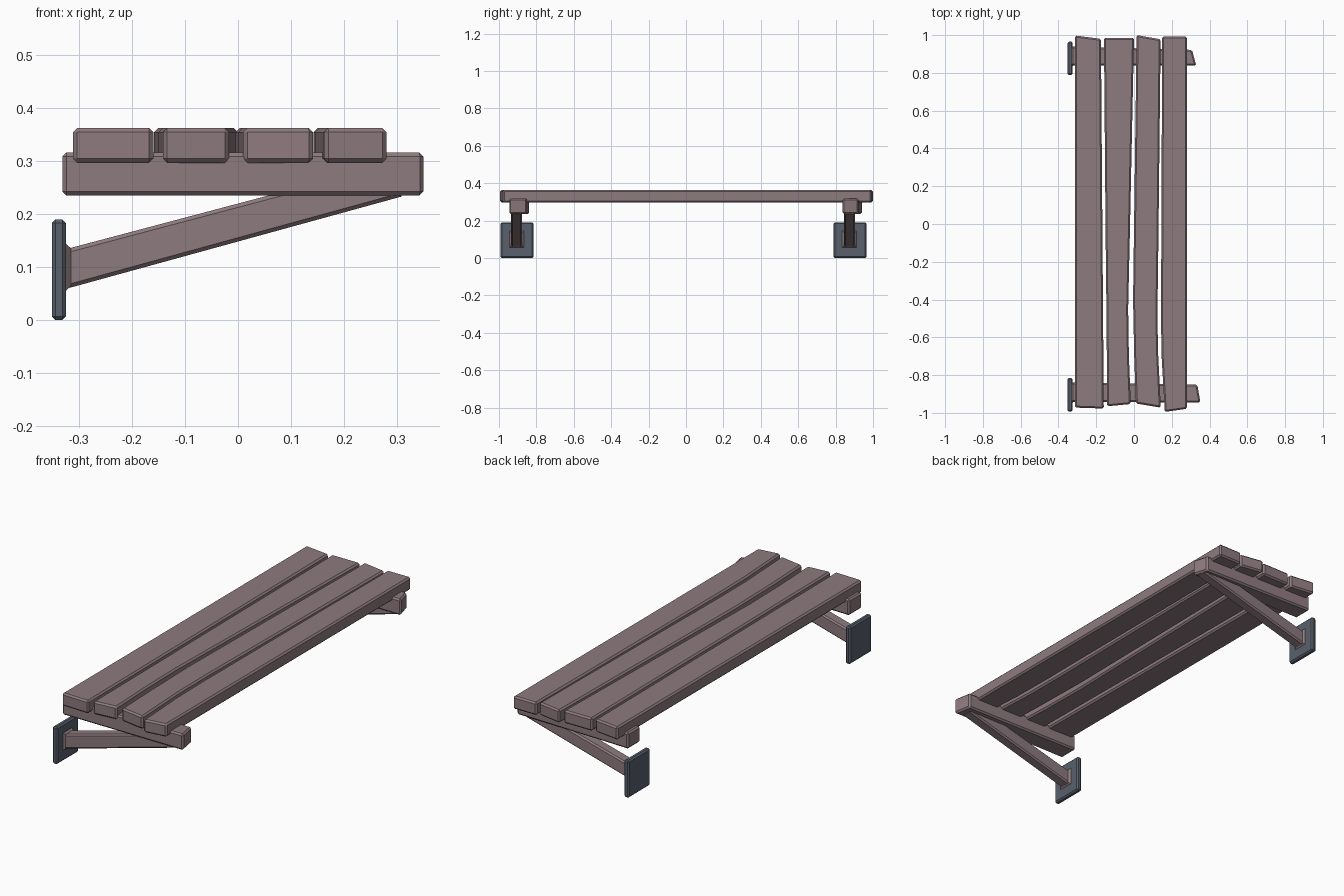
import bpy

if "Cube" in bpy.data.objects:
    bpy.data.objects.remove(bpy.data.objects["Cube"])


def material(name, rgb):
    m = bpy.data.materials.new(name)
    m.diffuse_color = (*rgb, 1)
    m.use_nodes = True
    m.node_tree.nodes["Principled BSDF"].inputs["Base Color"].default_value = m.diffuse_color
    return m


WOOD = material("wood", (0.27, 0.197, 0.214))
METAL = material("metal", (0.10, 0.12, 0.155))


def loft(name, sections, mat, bevel):
    """Skin a row of four-point sections, cap both ends, chamfer the edges."""
    verts = [p for s in sections for p in s]
    n = len(sections)
    faces = [(0, 1, 2, 3), tuple(4 * (n - 1) + k for k in (3, 2, 1, 0))]
    for i in range(n - 1):
        a, b = 4 * i, 4 * i + 4
        for k in range(4):
            j = (k + 1) % 4
            faces.append((a + k, b + k, b + j, a + j))
    me = bpy.data.meshes.new(name)
    me.from_pydata(verts, [], faces)
    me.validate()
    ob = bpy.data.objects.new(name, me)
    bpy.context.collection.objects.link(ob)
    me.materials.append(mat)
    # consistent outward normals
    import bmesh
    bm = bmesh.new()
    bm.from_mesh(me)
    bmesh.ops.recalc_face_normals(bm, faces=bm.faces)
    bm.to_mesh(me)
    bm.free()
    if bevel:
        mod = ob.modifiers.new("chamfer", "BEVEL")
        mod.width, mod.segments = bevel, 1
        mod.limit_method, mod.angle_limit = "ANGLE", 0.5
    return ob


def rect_x(x, y0, y1, z0, z1):
    return [(x, y0, z0), (x, y1, z0), (x, y1, z1), (x, y0, z1)]


# Seat planks: stations of (left x, left y, right x, right y), front to back
Z0, Z1 = 0.297, 0.363
planks = [
    [(-0.312, -0.972, -0.160, -0.977), (-0.312, 0.998, -0.175, 0.98)],
    [(-0.142, -0.965, -0.017, -0.953), (-0.144, -0.7, -0.027, -0.7),
     (-0.146, -0.45, -0.031, -0.45), (-0.150, -0.1, -0.023, -0.1),
     (-0.159, 0.985, 0.0, 0.985)],
    [(0.010, -0.95, 0.142, -0.972), (0.001, -0.7, 0.126, -0.65),
     (-0.005, -0.4, 0.125, -0.4), (-0.001, -0.1, 0.129, -0.1),
     (0.014, 1.0, 0.141, 0.978)],
    [(0.163, -0.995, 0.281, -0.978), (0.146, -0.7, 0.281, -0.7),
     (0.143, -0.5, 0.281, -0.5), (0.149, 0.992, 0.281, 0.992)],
]
for i, stations in enumerate(planks, 1):
    loft(f"seat_plank_{i}",
         [[(xl, yl, Z0), (xr, yr, Z0), (xr, yr, Z1), (xl, yl, Z1)]
          for xl, yl, xr, yr in stations], WOOD, 0.008)

# Each bracket: beam left y range, beam right end (x, y) pairs, brace y, plate y
brackets = {
    "front": ((-0.942, -0.838), ((0.352, -0.945), (0.335, -0.850)),
              (-0.935, -0.877), (-0.992, -0.816)),
    "back": ((0.840, 0.940), ((0.330, 0.838), (0.307, 0.922)),
             (0.845, 0.903), (0.789, 0.965)),
}
for side, (bl, br, (s0, s1), (p0, p1)) in brackets.items():
    # Beam under the planks
    (xa, ya), (xb, yb) = br
    loft(side + "_beam", [
        rect_x(-0.332, *bl, 0.235, 0.317),
        [(xa, ya, 0.235), (xb, yb, 0.235), (xb, yb, 0.317), (xa, ya, 0.317)],
    ], WOOD, 0.008)

    # Sloping brace, its upper end buried in the beam
    loft(side + "_brace", [
        rect_x(-0.325, s0, s1, 0.059, 0.134),
        [(0.315, s0, 0.235), (0.315, s1, 0.235),
         (0.275, s1, 0.293), (0.275, s0, 0.293)],
    ], WOOD, 0.007)

    # Flared foot of the brace
    loft(side + "_brace_foot", [
        rect_x(-0.329, s0 - 0.014, s1 + 0.014, 0.052, 0.147),
        rect_x(-0.316, s0, s1, 0.064, 0.136),
    ], WOOD, 0)

    # Wall plate
    loft(side + "_wall_plate", [
        rect_x(-0.352, p0, p1, 0.0, 0.19),
        rect_x(-0.325, p0, p1, 0.0, 0.19),
    ], METAL, 0.007)
